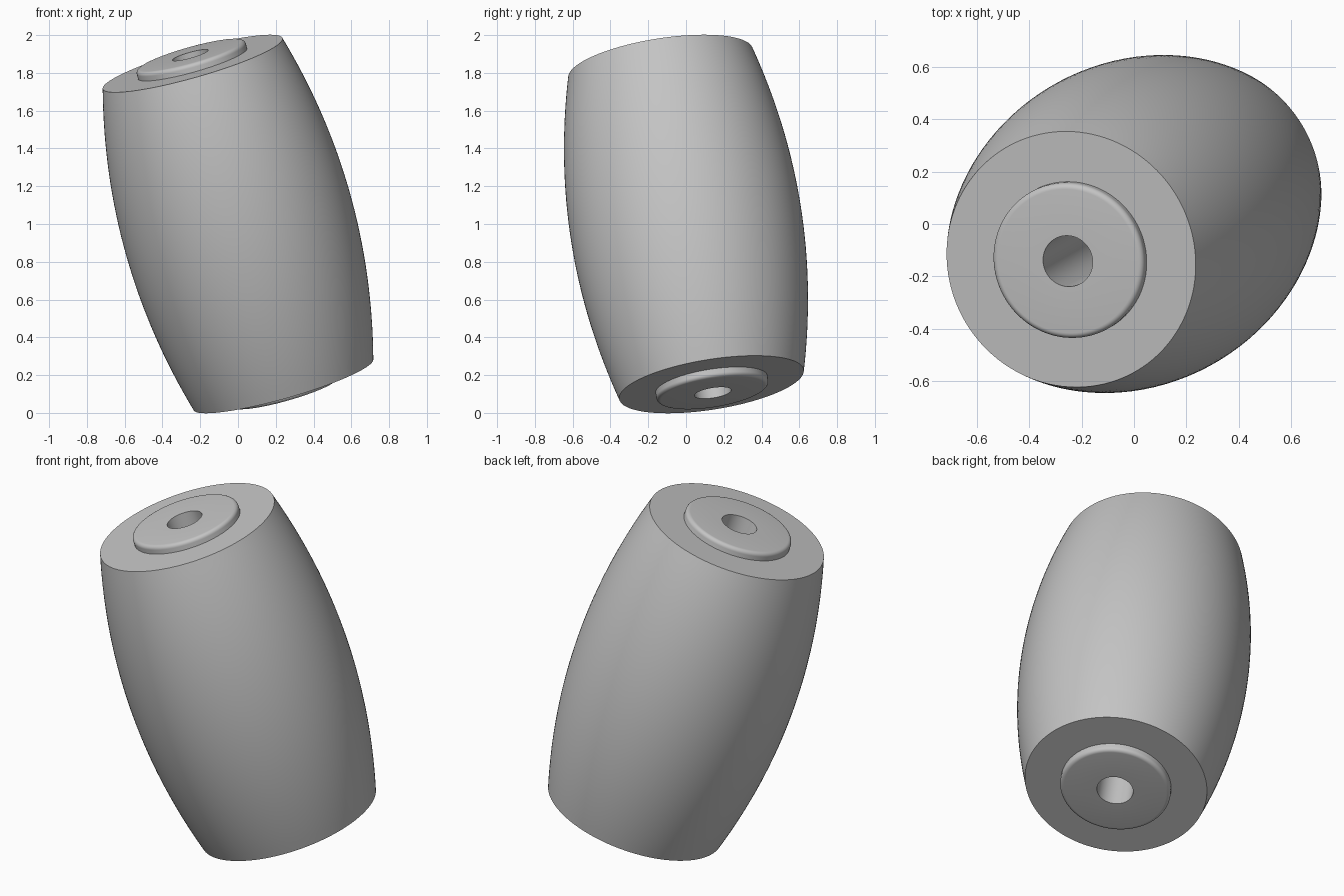
import bpy
import bmesh
import math
from mathutils import Vector

cube = bpy.data.objects.get("Cube")
if cube:
    bpy.data.objects.remove(cube, do_unlink=True)

SEGMENTS = 128
HALF_LENGTH = 0.893    # barrel, along its axis
END_RADIUS = 0.4945
MID_RADIUS = 0.615
SLEEVE_HALF = 0.94
SLEEVE_RADIUS = 0.3
BORE_RADIUS = 0.0985
FILLET = 0.022

CENTRE = Vector((0, 0, 1))
AXIS = Vector((-0.269, -0.151, 0.951)).normalized()
TILT = Vector((0, 0, 1)).rotation_difference(AXIS)

grey = bpy.data.materials.new("plain grey")
grey.use_nodes = True
grey.diffuse_color = (0.55, 0.55, 0.55, 1)
grey.node_tree.nodes["Principled BSDF"].inputs["Base Color"].default_value = grey.diffuse_color


def lathe(name, profile):
    """Turn a closed (radius, height) profile around the tilted axis."""
    bm = bmesh.new()
    rings = []
    for r, h in profile:
        angles = [math.tau * i / SEGMENTS for i in range(SEGMENTS)]
        rings.append([bm.verts.new((r * math.cos(a), r * math.sin(a), h)) for a in angles])
    for k, lower in enumerate(rings):
        upper = rings[(k + 1) % len(rings)]
        for i in range(SEGMENTS):
            j = (i + 1) % SEGMENTS
            bm.faces.new((lower[i], lower[j], upper[j], upper[i]))
    bmesh.ops.recalc_face_normals(bm, faces=bm.faces)
    mesh = bpy.data.meshes.new(name)
    bm.to_mesh(mesh)
    bm.free()
    mesh.materials.append(grey)
    obj = bpy.data.objects.new(name, mesh)
    bpy.context.collection.objects.link(obj)
    obj.location = CENTRE
    obj.rotation_mode = 'QUATERNION'
    obj.rotation_quaternion = TILT
    bpy.ops.object.select_all(action='DESELECT')
    obj.select_set(True)
    bpy.context.view_layer.objects.active = obj
    bpy.ops.object.shade_smooth_by_angle(angle=math.radians(30))
    return obj


# Barrel: bulging side, flat ends, hollow core hidden inside the sleeve wall
STEPS = 32
side = []
for s in range(STEPS + 1):
    t = 2 * s / STEPS - 1
    side.append((MID_RADIUS - (MID_RADIUS - END_RADIUS) * t * t, HALF_LENGTH * t))
core = SLEEVE_RADIUS - 0.01
lathe("barrel", side + [(core, HALF_LENGTH), (core, -HALF_LENGTH)])

# Sleeve: runs the full length, projects at both ends with rounded rims, bored through
rim = []
for s in range(7):
    a = math.pi / 2 * s / 6
    rim.append((SLEEVE_RADIUS - FILLET * (1 - math.cos(a)),
                SLEEVE_HALF - FILLET * (1 - math.sin(a))))
lower_rim = [(r, -h) for r, h in reversed(rim)]
lathe("bored_sleeve", lower_rim + rim + [(BORE_RADIUS, SLEEVE_HALF), (BORE_RADIUS, -SLEEVE_HALF)])
